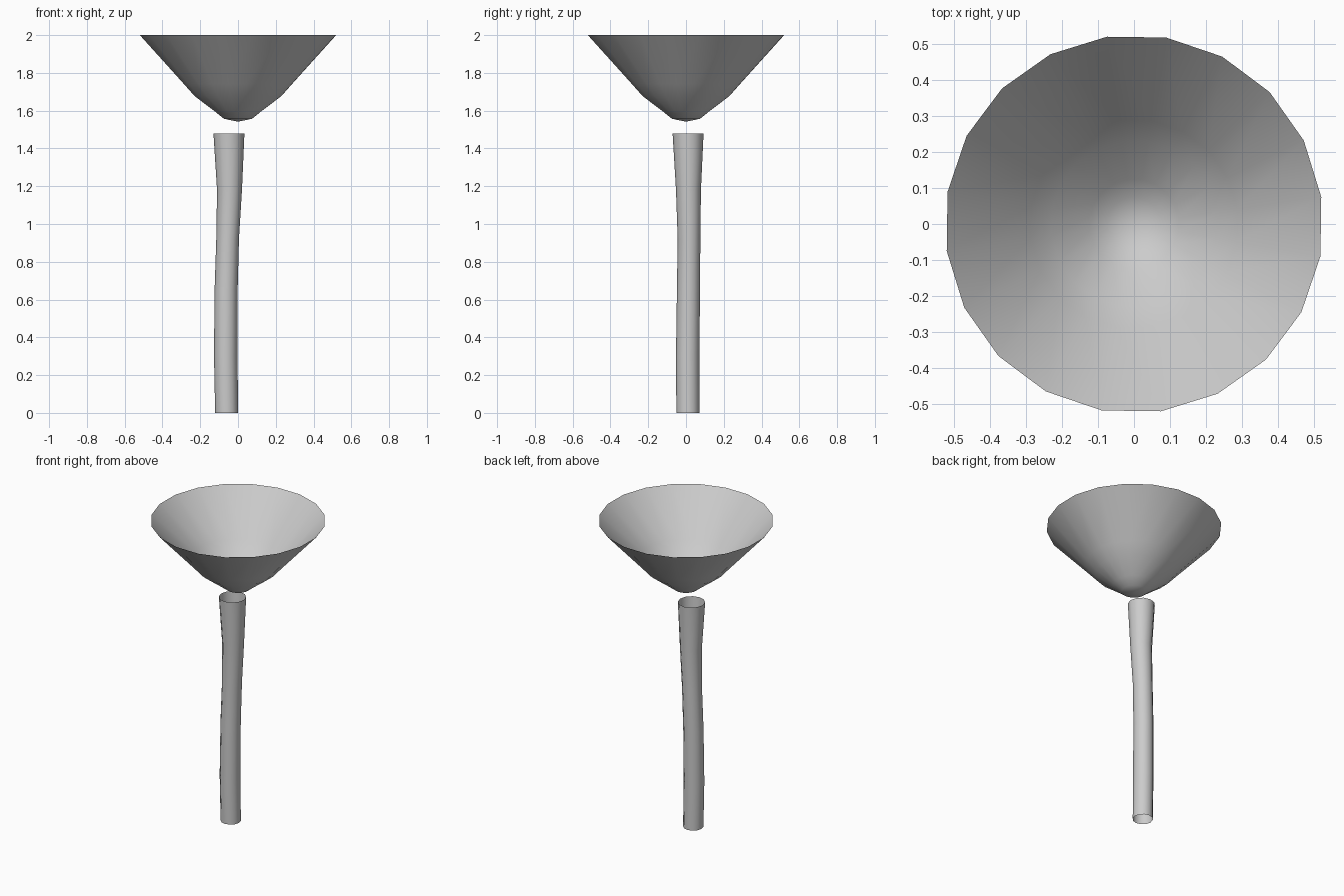
import bpy, bmesh
from math import cos, sin, pi, radians

cube = bpy.data.objects.get("Cube")
if cube:
    bpy.data.objects.remove(cube, do_unlink=True)

grey = bpy.data.materials.new("plain grey")
grey.use_nodes = True
colour = (0.6, 0.6, 0.6, 1)
grey.diffuse_color = colour
grey.node_tree.nodes["Principled BSDF"].inputs["Base Color"].default_value = colour


def loft(name, rings, sides, turn=0.0, tip=None):
    """Open shell through rings of (x, y, z, radius), with an optional end point."""
    bm = bmesh.new()
    loops = []
    for x, y, z, r in rings:
        angles = [turn + 2 * pi * i / sides for i in range(sides)]
        loops.append([bm.verts.new((x + r * cos(a), y + r * sin(a), z)) for a in angles])
    for low, high in zip(loops, loops[1:]):
        for i in range(sides):
            j = (i + 1) % sides
            bm.faces.new((low[i], low[j], high[j], high[i]))
    if tip:
        end = bm.verts.new(tip)
        for i in range(sides):
            bm.faces.new((end, loops[0][(i + 1) % sides], loops[0][i]))
    mesh = bpy.data.meshes.new(name)
    bm.to_mesh(mesh)
    bm.free()
    mesh.materials.append(grey)
    obj = bpy.data.objects.new(name, mesh)
    bpy.context.collection.objects.link(obj)
    bpy.ops.object.select_all(action="DESELECT")
    bpy.context.view_layer.objects.active = obj
    obj.select_set(True)
    bpy.ops.object.shade_smooth_by_angle(angle=radians(35))
    return obj


# Flared cup, open at the top, with a shallow rounded base
cup_profile = [(0.075, 1.557), (0.125, 1.597), (0.232, 1.677), (0.29, 1.742), (0.525, 2.0)]
loft("flared_cup", [(0, 0, z, r) for r, z in cup_profile], 20, radians(8.2), (0, 0, 1.542))

# Slightly bent hollow stem, widening at the top
stem_rings = [
    (-0.06, 0.010, 0.0, 0.061),
    (-0.065, 0.009, 0.3, 0.062),
    (-0.063, 0.013, 0.65, 0.061),
    (-0.055, 0.016, 0.92, 0.060),
    (-0.045, 0.013, 1.18, 0.066),
    (-0.048, 0.011, 1.48, 0.082),
]
loft("hollow_stem", stem_rings, 12)
